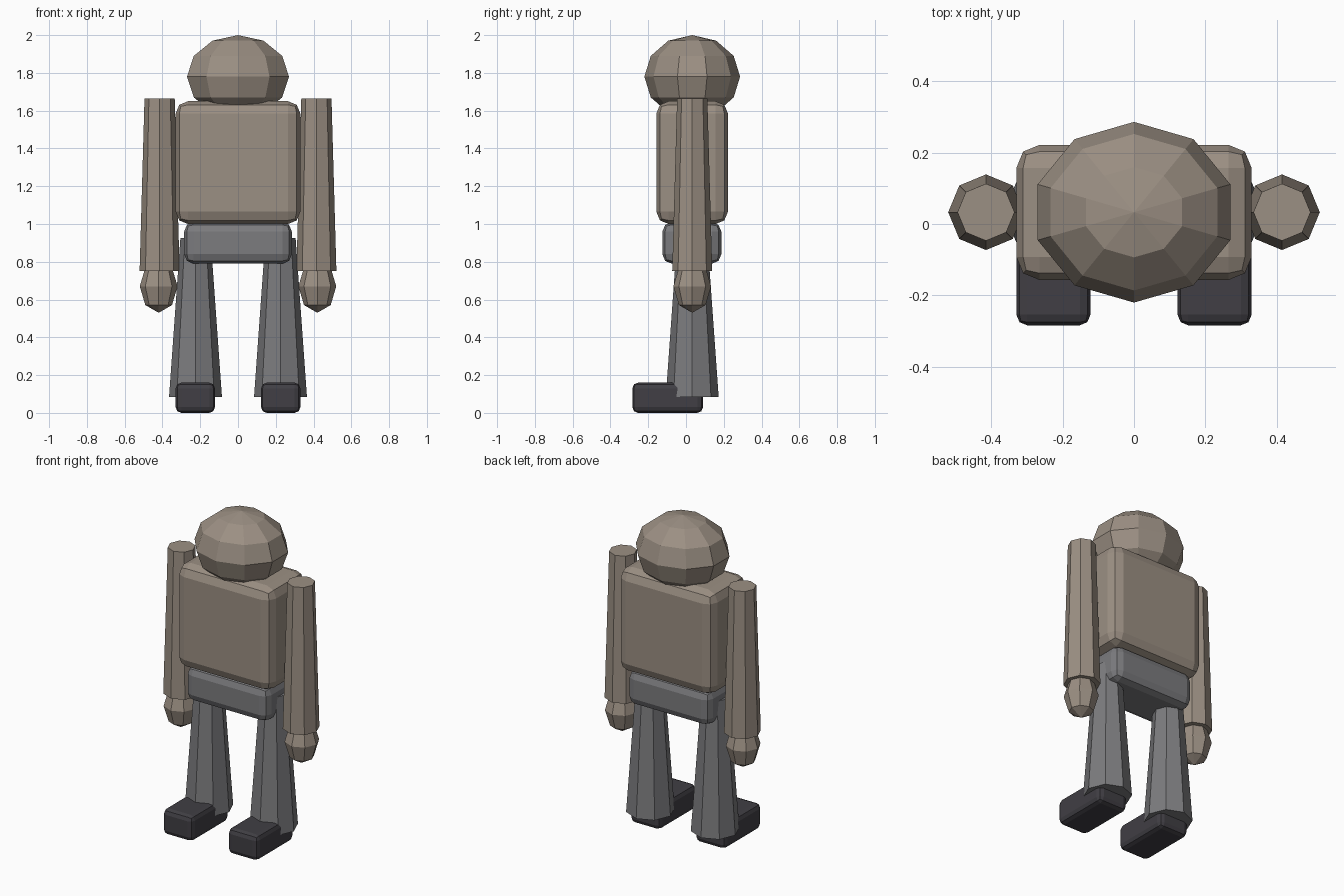
import bpy, bmesh
from math import sin, cos, pi

cube = bpy.data.objects.get("Cube")
if cube:
    bpy.data.objects.remove(cube, do_unlink=True)

BODY_Y = 0.033


def material(name, rgb):
    m = bpy.data.materials.new(name)
    m.use_nodes = True
    color = (*rgb, 1)
    m.diffuse_color = color
    m.node_tree.nodes["Principled BSDF"].inputs["Base Color"].default_value = color
    return m


tan = material("warm_tan", (0.33, 0.277, 0.228))
grey = material("trouser_grey", (0.2, 0.2, 0.21))
dark = material("boot_charcoal", (0.052, 0.049, 0.058))


def finish(name, bm, mat):
    bmesh.ops.recalc_face_normals(bm, faces=bm.faces)
    mesh = bpy.data.meshes.new(name)
    bm.to_mesh(mesh)
    bm.free()
    mesh.materials.append(mat)
    ob = bpy.data.objects.new(name, mesh)
    bpy.context.collection.objects.link(ob)
    return ob


def rounded_box(name, low, high, bevel, mat):
    """Box between two corners with two-step bevelled edges."""
    bm = bmesh.new()
    bmesh.ops.create_cube(bm, size=1)
    for v in bm.verts:
        v.co = [(a + b) / 2 + c * (b - a) for a, b, c in zip(low, high, v.co)]
    bmesh.ops.bevel(bm, geom=bm.edges[:], offset=bevel, segments=2,
                    profile=0.5, affect='EDGES')
    return finish(name, bm, mat)


def lathe(name, x, profile, sides, mat, y_scale=1, phase=0.0):
    """Stack of polygon rings (radius, z); zero radius makes a pole."""
    bm = bmesh.new()
    rings = []
    for r, z in profile:
        count = sides if r > 1e-4 else 1
        rings.append([bm.verts.new((x + r * cos(phase + 2 * pi * i / sides),
                                    BODY_Y + r * y_scale * sin(phase + 2 * pi * i / sides), z))
                      for i in range(count)])
    for a, b in zip(rings, rings[1:]):
        for i in range(sides):
            j = (i + 1) % sides
            corners = [a[i % len(a)], a[j % len(a)], b[j % len(b)], b[i % len(b)]]
            bm.faces.new(list(dict.fromkeys(corners)))
    for ring in (rings[0], rings[-1]):
        if len(ring) > 1:
            bm.faces.new(ring)
    return finish(name, bm, mat)


def ball(radius, height, z, steps):
    return [(radius * sin(pi * i / steps), z - height * cos(pi * i / steps))
            for i in range(steps + 1)]


# Head, torso and hips
lathe("head", 0, ball(0.284, 0.22, 1.78, 6), 10, tan, y_scale=0.892, phase=pi / 2)
rounded_box("torso", (-0.33, -0.157, 1.0), (0.33, 0.222, 1.65), 0.065, tan)
rounded_box("hips", (-0.285, -0.125, 0.79), (0.285, 0.187, 1.01), 0.05, grey)

# Limbs on both sides
for side, s in (("left", 1), ("right", -1)):
    lathe(side + "_arm", s * 0.415, [(0.106, 0.75), (0.08, 1.665)], 8, tan)
    lathe(side + "_hand", s * 0.42, ball(0.1, 0.14, 0.67, 4), 8, tan)
    lathe(side + "_leg", s * 0.225, [(0.14, 0.085), (0.08, 0.925)], 8, grey)
    inner, outer = sorted((s * 0.122, s * 0.33))
    rounded_box(side + "_foot", (inner, -0.284, 0), (outer, 0.09, 0.16), 0.03, dark)
